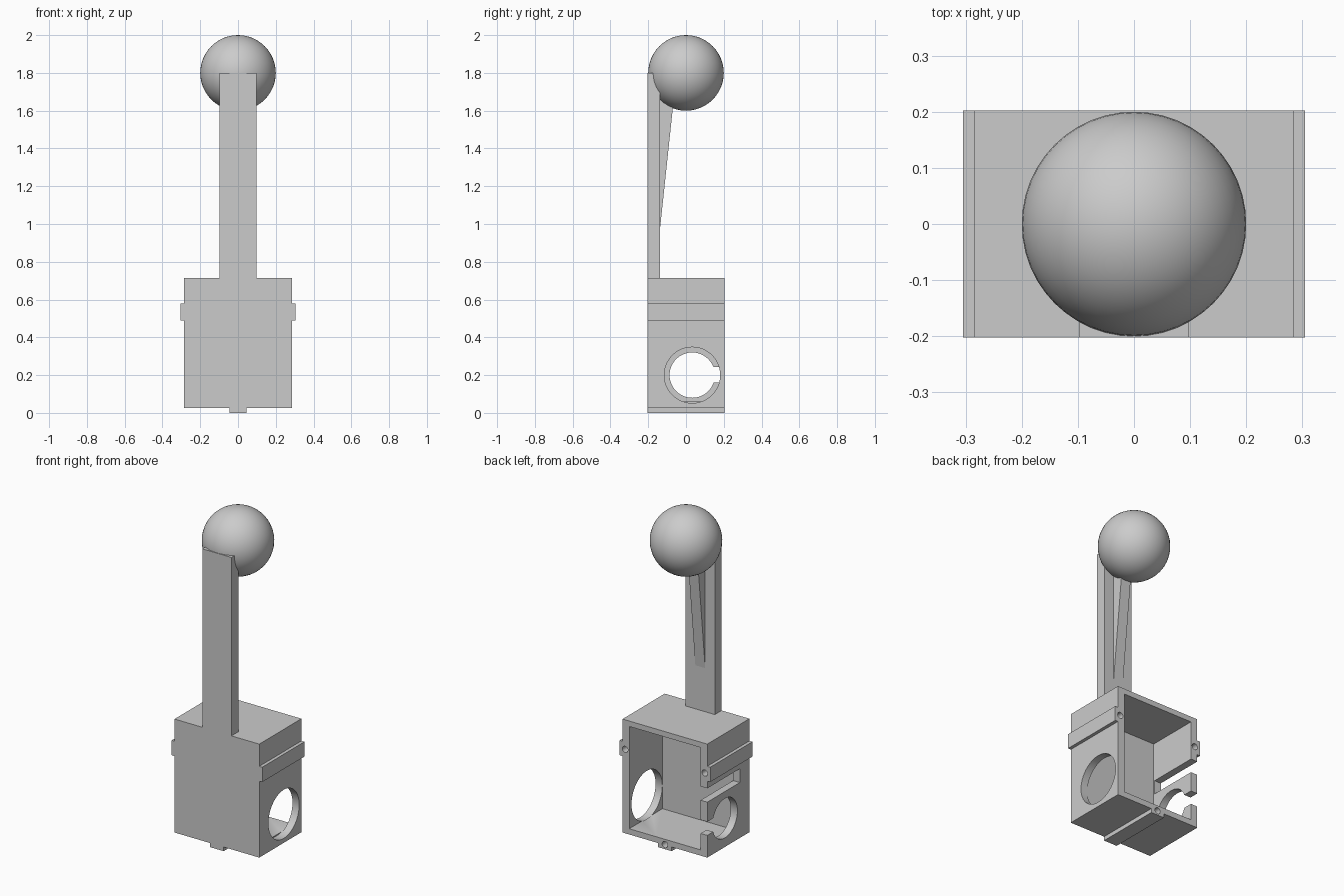
import bpy, bmesh, math
from mathutils import Matrix

cube = bpy.data.objects.get("Cube")
if cube:
    bpy.data.objects.remove(cube, do_unlink=True)

grey = bpy.data.materials.new("plain grey")
grey.use_nodes = True
COLOUR = (0.6, 0.6, 0.6, 1)
grey.diffuse_color = COLOUR
grey.node_tree.nodes["Principled BSDF"].inputs["Base Color"].default_value = COLOUR

FRONT, BACK = -0.2025, 0.2025
STEM_BACK = -0.137
TOP = 0.715


def make_object(name, bm):
    bmesh.ops.recalc_face_normals(bm, faces=bm.faces[:])
    mesh = bpy.data.meshes.new(name)
    bm.to_mesh(mesh)
    bm.free()
    mesh.materials.append(grey)
    obj = bpy.data.objects.new(name, mesh)
    bpy.context.collection.objects.link(obj)
    return obj


def prism(name, points, direction):
    """Extrude a closed outline of 3D points along a direction."""
    bm = bmesh.new()
    face = bm.faces.new([bm.verts.new(p) for p in points])
    out = bmesh.ops.extrude_face_region(bm, geom=[face])
    moved = [g for g in out["geom"] if isinstance(g, bmesh.types.BMVert)]
    bmesh.ops.translate(bm, verts=moved, vec=direction)
    return make_object(name, bm)


def box(name, x, y, z):
    outline = [(x[0], y[0], z[0]), (x[1], y[0], z[0]), (x[1], y[0], z[1]), (x[0], y[0], z[1])]
    return prism(name, outline, (0, y[1] - y[0], 0))


def cylinder(name, centre, radius, length, axis):
    turn = Matrix.Rotation(math.pi / 2, 4, "Y" if axis == "X" else "X")
    bm = bmesh.new()
    bmesh.ops.create_cone(bm, cap_ends=True, segments=48, radius1=radius, radius2=radius,
                          depth=length, matrix=Matrix.Translation(centre) @ turn)
    return make_object(name, bm)


def smooth(obj):
    bpy.ops.object.select_all(action="DESELECT")
    bpy.context.view_layer.objects.active = obj
    obj.select_set(True)
    bpy.ops.object.shade_smooth_by_angle(angle=math.radians(30))


def cut(obj, cutter):
    bpy.context.view_layer.objects.active = obj
    mod = obj.modifiers.new("cut", "BOOLEAN")
    mod.operation, mod.solver, mod.object = "DIFFERENCE", "EXACT", cutter
    bpy.ops.object.modifier_apply(modifier=mod.name)
    bpy.data.objects.remove(cutter, do_unlink=True)


# Housing, side rails, foot rail and stem share one mirrored outline
half = [(0.045, 0), (0.045, 0.025), (0.285, 0.025), (0.285, 0.49), (0.305, 0.49),
        (0.305, 0.58), (0.285, 0.58), (0.285, TOP), (0.098, TOP), (0.098, 1.8)]
outline = half + [(-x, z) for x, z in reversed(half)]
housing = prism("housing_and_stem", [(x, FRONT, z) for x, z in outline], (0, BACK - FRONT, 0))

# Clear the space behind the stem, then hollow the housing from the back
cut(housing, box("stem_clearance", (-0.2, 0.2), (STEM_BACK, 0.4), (TOP, 1.9)))
cut(housing, box("cavity", (-0.24, 0.24), (-0.117, 0.4), (0.06, 0.682)))

# Large port on the left wall, small slotted port and long slot on the right wall
cut(housing, cylinder("large_port", (0.285, 0.033, 0.2), 0.148, 0.1, "X"))
cut(housing, cylinder("small_port", (-0.285, 0.033, 0.2), 0.12, 0.1, "X"))
cut(housing, box("port_slot", (-0.4, -0.235), (0.1, 0.4), (0.16, 0.243)))
cut(housing, box("long_slot", (-0.4, -0.235), (-0.11, 0.4), (0.362, 0.446)))

# Screw holes in the back rim
for x, z in ((0.268, 0.535), (-0.268, 0.535), (0, 0.028)):
    cut(housing, cylinder("screw_hole", (x, BACK, z), 0.019, 0.2, "Y"))
smooth(housing)

# Tapered rib behind the stem
prism("stem_rib", [(-0.033, STEM_BACK - 0.01, 0.98), (-0.033, STEM_BACK, 0.98),
                   (-0.033, -0.05, 1.8), (-0.033, STEM_BACK - 0.01, 1.8)], (0.066, 0, 0))

# Ball on top
bm = bmesh.new()
bmesh.ops.create_uvsphere(bm, u_segments=48, v_segments=24, radius=0.2,
                          matrix=Matrix.Translation((0, 0, 1.8)))
smooth(make_object("ball", bm))
